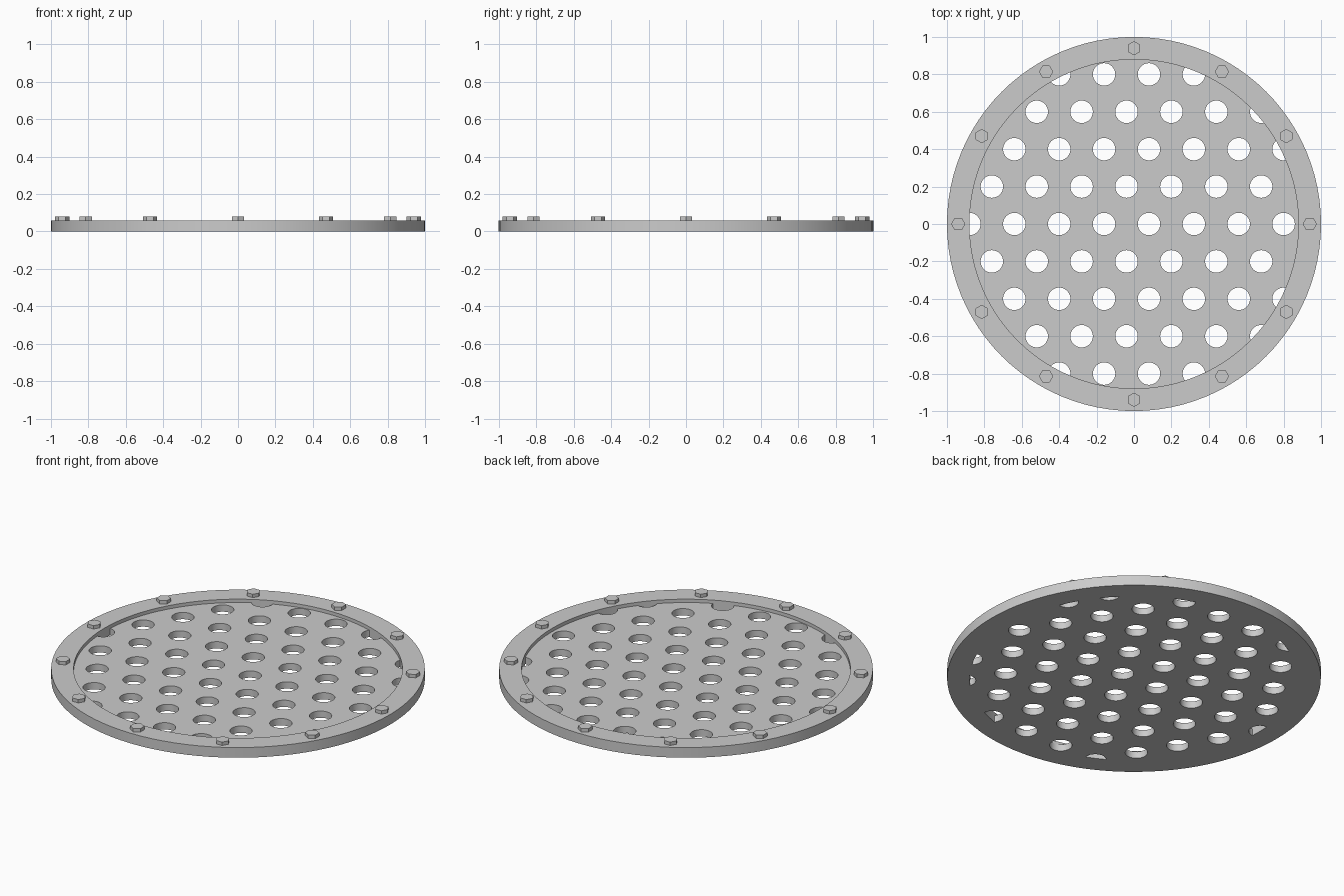
import bpy, bmesh, math
from mathutils import Matrix

cube = bpy.data.objects.get("Cube")
if cube:
    bpy.data.objects.remove(cube, do_unlink=True)

metal = bpy.data.materials.new("grey metal")
metal.use_nodes = True
grey = (0.6, 0.6, 0.6, 1)
metal.diffuse_color = grey
metal.node_tree.nodes["Principled BSDF"].inputs["Base Color"].default_value = grey

OUTER, INNER, BOLT_CIRCLE = 1.0, 0.88, 0.94
RIM_TOP, PLATE_TOP, BOLT_TOP = 0.06, 0.04, 0.08
SEGMENTS = 96


def add_object(name, bm):
    mesh = bpy.data.meshes.new(name)
    bmesh.ops.recalc_face_normals(bm, faces=bm.faces)
    bm.to_mesh(mesh)
    bm.free()
    mesh.materials.append(metal)
    obj = bpy.data.objects.new(name, mesh)
    bpy.context.collection.objects.link(obj)
    return obj


def add_cylinder(bm, radius, low, high, sides, x=0, y=0, turn=0):
    place = Matrix.Translation((x, y, (low + high) / 2)) @ Matrix.Rotation(turn, 4, "Z")
    bmesh.ops.create_cone(bm, cap_ends=True, segments=sides, radius1=radius,
                          radius2=radius, depth=high - low, matrix=place)


def activate(obj):
    bpy.ops.object.select_all(action="DESELECT")
    obj.select_set(True)
    bpy.context.view_layer.objects.active = obj


# Outer rim: a rectangular profile swept round the axis
bm = bmesh.new()
profile = [(INNER, 0), (OUTER, 0), (OUTER, RIM_TOP), (INNER, RIM_TOP)]
rings = []
for i in range(SEGMENTS):
    a = math.tau * i / SEGMENTS
    rings.append([bm.verts.new((r * math.cos(a), r * math.sin(a), z)) for r, z in profile])
for i, ring in enumerate(rings):
    following = rings[(i + 1) % SEGMENTS]
    for j in range(4):
        k = (j + 1) % 4
        bm.faces.new((ring[j], following[j], following[k], ring[k]))
rim = add_object("outer_rim", bm)

# Recessed plate
bm = bmesh.new()
add_cylinder(bm, INNER, 0, PLATE_TOP, SEGMENTS)
plate = add_object("perforated_plate", bm)

# Staggered grid of round holes cut through the plate
bm = bmesh.new()
for row in range(-4, 5):
    y = row * 0.2
    shift = 0.08 if row % 2 == 0 else -0.04
    for column in range(-4, 5):
        x = column * 0.24 + shift
        if math.hypot(x, y) < INNER + 0.05:
            add_cylinder(bm, 0.06, -0.1, 0.2, 32, x, y)
cutter = add_object("hole_cutter", bm)
cutter.hide_render = True
cut = plate.modifiers.new("holes", "BOOLEAN")
cut.operation = "DIFFERENCE"
cut.solver = "EXACT"
cut.object = cutter
activate(plate)
bpy.ops.object.modifier_apply(modifier=cut.name)
bpy.data.objects.remove(cutter, do_unlink=True)

# Hexagonal bolt heads round the rim
for i in range(12):
    a = math.tau * i / 12
    bm = bmesh.new()
    add_cylinder(bm, 0.038, RIM_TOP, BOLT_TOP, 6, BOLT_CIRCLE * math.cos(a),
                 BOLT_CIRCLE * math.sin(a), a + math.pi / 2)
    add_object(f"bolt_head_{i + 1}", bm)

# Smooth round walls, crisp edges
for obj in (rim, plate):
    activate(obj)
    bpy.ops.object.shade_smooth_by_angle(angle=math.radians(30))
